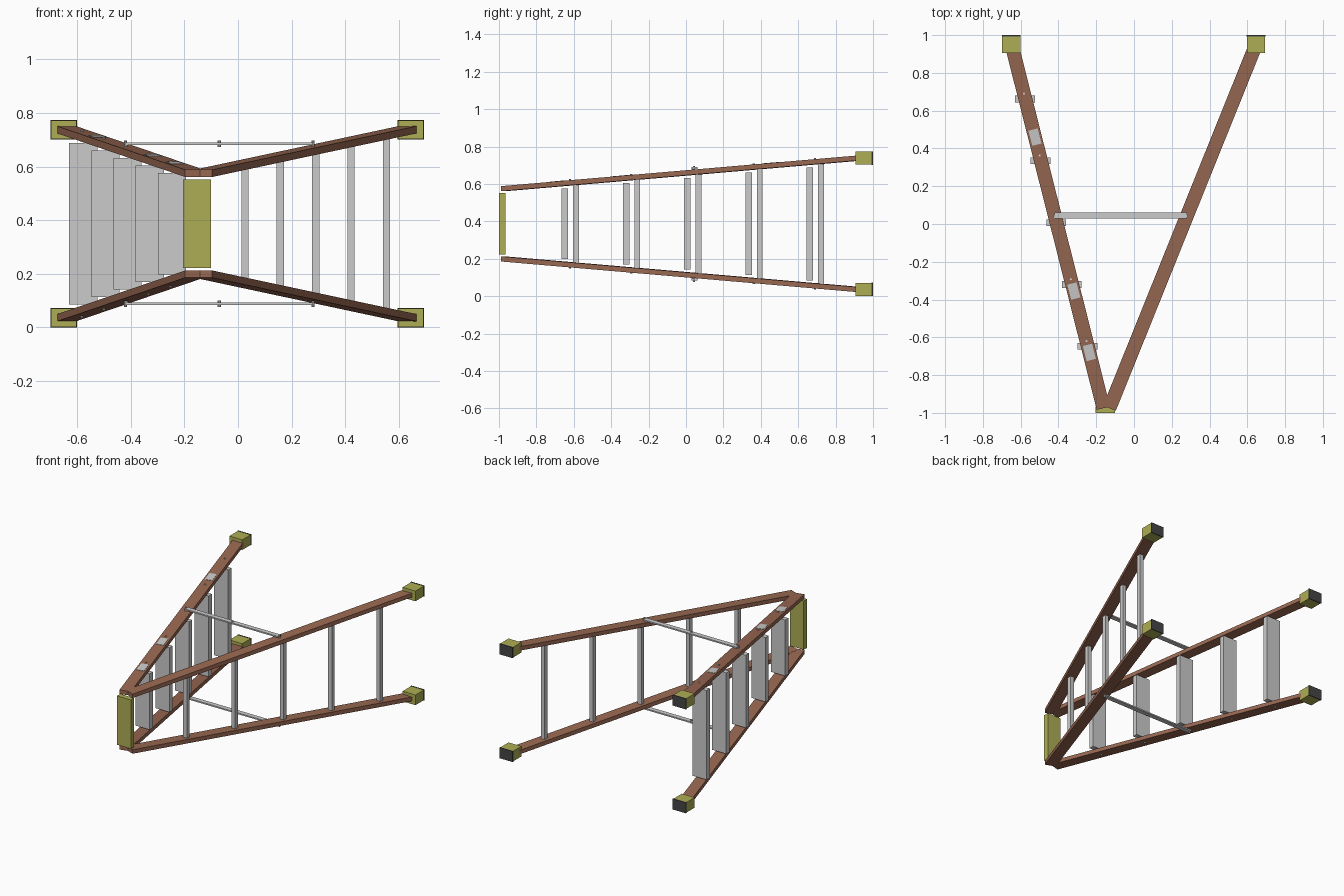
import bpy, bmesh
from mathutils import Vector

if "Cube" in bpy.data.objects:
    bpy.data.objects.remove(bpy.data.objects["Cube"])

ZC = 0.387  # mirror height of the ladder, which lies on its side


def mat(name, c):
    m = bpy.data.materials.new(name)
    m.diffuse_color = (*c, 1)
    m.use_nodes = True
    m.node_tree.nodes["Principled BSDF"].inputs["Base Color"].default_value = m.diffuse_color
    return m


BROWN = mat("brown_rail", (0.32, 0.14, 0.085))
YELLOW = mat("yellow_plastic", (0.42, 0.42, 0.09))
DARK = mat("dark_rubber", (0.06, 0.06, 0.06))


def finish(name, bm, m=None):
    bmesh.ops.recalc_face_normals(bm, faces=bm.faces)
    me = bpy.data.meshes.new(name)
    bm.to_mesh(me)
    bm.free()
    ob = bpy.data.objects.new(name, me)
    bpy.context.collection.objects.link(ob)
    if m:
        me.materials.append(m)
    return ob


def beam(name, a, b, width, thick, m=None):
    """Bar from a to b: width lies in the xy plane, thickness along z."""
    a, b = Vector(a), Vector(b)
    d = b - a
    side = Vector((d.y, -d.x, 0)).normalized() * width / 2
    up = Vector((0, 0, thick / 2))
    bm = bmesh.new()
    ends = [[bm.verts.new(p + side * s + up * t)
             for s, t in ((-1, -1), (1, -1), (1, 1), (-1, 1))] for p in (a, b)]
    bm.faces.new(ends[0])
    bm.faces.new(ends[1])
    for i in range(4):
        j = (i + 1) % 4
        bm.faces.new((ends[0][i], ends[0][j], ends[1][j], ends[1][i]))
    return finish(name, bm, m)


def box(name, c, s, m=None):
    x, y, z = c
    return beam(name, (x, y - s[1] / 2, z), (x, y + s[1] / 2, z), s[0], s[2], m)


def rivet(name, x, y, z, r=0.006, h=0.01):
    bm = bmesh.new()
    bmesh.ops.create_cone(bm, cap_ends=True, segments=8, radius1=r, radius2=r, depth=h)
    bmesh.ops.translate(bm, verts=bm.verts, vec=(x, y, z))
    return finish(name, bm)


def half(y):      # half spacing of the rails
    return 0.188 + 0.086 * (y + 0.975)


def step_x(y):    # centre line of the step side
    return -0.162 - 0.2525 * (y + 0.975)


def back_x(y):    # centre line of the back side
    return -0.13 + 0.403 * (y + 0.975)


for s, lab in ((-1, "lower"), (1, "upper")):
    for fx, side, sx in ((step_x, "step", -0.65), (back_x, "back", 0.645)):
        # rails
        y0, y1 = -0.975, 0.95
        beam(f"{side}_rail_{lab}", (fx(y0), y0, ZC + s * half(y0)),
             (fx(y1), y1, ZC + s * half(y1)), 0.073, 0.027, BROWN)
        # feet with rubber pads
        z = ZC + s * 0.351
        box(f"{side}_foot_{lab}", (sx, 0.95, z), (0.096, 0.09, 0.069), YELLOW)
        box(f"{side}_foot_pad_{lab}", (sx, 0.9965, z), (0.1, 0.007, 0.072), DARK)
    # spreader bars
    zs = ZC + s * 0.298
    box(f"spreader_{lab}", (-0.07, 0.045, zs), (0.7, 0.032, 0.009))
    for x in (-0.42, -0.07, 0.28):
        rivet(f"spreader_pin_{lab}", x, 0.043, zs, h=0.024)

# top cap
box("top_cap", (-0.153, -0.9825, ZC), (0.103, 0.035, 0.33), YELLOW)

# steps and back braces
for i in range(5):
    y = -0.648 + 0.3275 * i
    box(f"step_{i + 1}", (step_x(y) - 0.002, y, ZC), (0.105, 0.035, 2 * half(y) - 0.054))
    for s in (-1, 1):
        yr = y + 0.028
        rivet(f"step_rivet_{i + 1}", step_x(yr), yr, ZC + s * (half(yr) + 0.015))
    y = -0.588 + 0.3275 * i
    box(f"back_brace_{i + 1}", (back_x(y), y, ZC), (0.027, 0.03, 2 * half(y) - 0.026))

# label plates on the upper step rail
for y in (-0.68, -0.355, 0.46):
    a, b = y - 0.04, y + 0.04
    beam("rail_plate", (step_x(a), a, ZC + half(a) + 0.014),
         (step_x(b), b, ZC + half(b) + 0.014), 0.05, 0.003)
